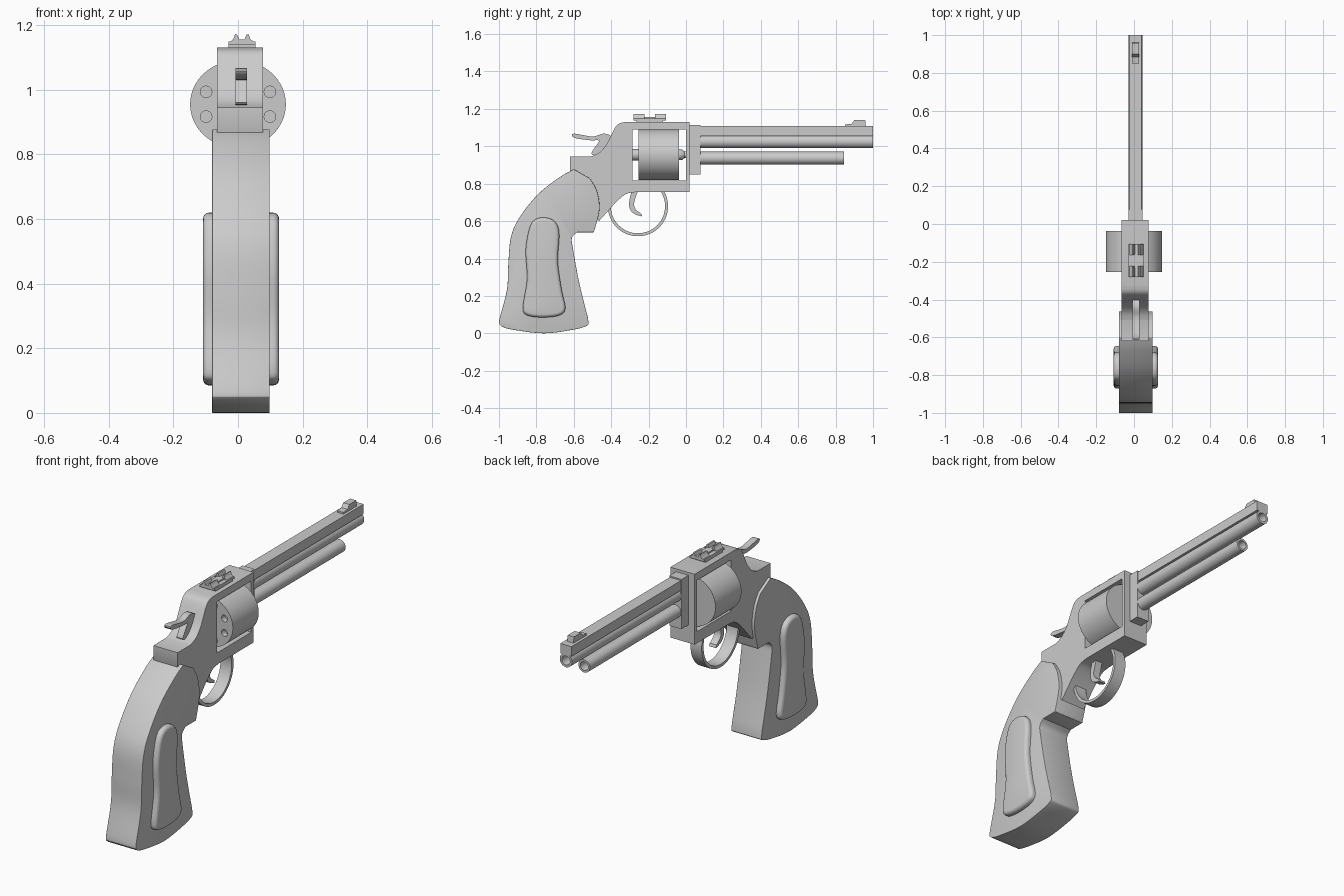
import bpy, bmesh, math
from mathutils import Vector

if "Cube" in bpy.data.objects:
    bpy.data.objects.remove(bpy.data.objects["Cube"])

CX = 0.008  # mid-plane of the body


def finish(name, bm, bevel=0.0, segs=3):
    bmesh.ops.remove_doubles(bm, verts=bm.verts, dist=1e-5)
    bmesh.ops.recalc_face_normals(bm, faces=bm.faces)
    me = bpy.data.meshes.new(name)
    bm.to_mesh(me)
    bm.free()
    ob = bpy.data.objects.new(name, me)
    bpy.context.collection.objects.link(ob)
    if bevel:
        m = ob.modifiers.new("bevel", 'BEVEL')
        m.width, m.segments, m.limit_method = bevel, segs, 'ANGLE'
        m.angle_limit = math.radians(45)
        apply(ob, m)
    return ob


def activate(ob):
    bpy.ops.object.select_all(action='DESELECT')
    ob.select_set(True)
    bpy.context.view_layer.objects.active = ob


def apply(ob, mod):
    activate(ob)
    bpy.ops.object.modifier_apply(modifier=mod.name)


def cut(ob, cutter):
    m = ob.modifiers.new("cut", 'BOOLEAN')
    m.operation, m.solver, m.object = 'DIFFERENCE', 'EXACT', cutter
    apply(ob, m)
    bpy.data.objects.remove(cutter)


def curve(pts, closed=False, n=5):
    """Catmull-Rom smoothing of a 2D point list."""
    p = [Vector(q) for q in pts]
    p = [p[-1]] + p + p[:2] if closed else [p[0]] + p + [p[-1]]
    out = []
    for a, b, c, d in zip(p, p[1:], p[2:], p[3:]):
        for i in range(n):
            t = i / n
            out.append(0.5 * (2*b + (c-a)*t + (2*a-5*b+4*c-d)*t*t + (3*b-a-3*c+d)*t**3))
    if not closed:
        out.append(p[-1])
    return [tuple(v) for v in out]


def prism(name, pts, lo, hi, axis='x', bevel=0.0, segs=3):
    """Profile in (y, z) extruded along x, or in (x, z) along y."""
    bm = bmesh.new()
    put = (lambda p, t: (t, p[0], p[1])) if axis == 'x' else (lambda p, t: (p[0], t, p[1]))
    f = bm.faces.new([bm.verts.new(put(p, lo)) for p in pts])
    ext = bmesh.ops.extrude_face_region(bm, geom=[f])
    vs = [g for g in ext['geom'] if isinstance(g, bmesh.types.BMVert)]
    bmesh.ops.translate(bm, verts=vs, vec=(hi-lo, 0, 0) if axis == 'x' else (0, hi-lo, 0))
    return finish(name, bm, bevel, segs)


def box(name, x0, x1, y0, y1, z0, z1, bevel=0.0):
    return prism(name, [(y0, z0), (y1, z0), (y1, z1), (y0, z1)], x0, x1, bevel=bevel)


def lathe(name, prof, x, z, sx=1.0, n=32):
    """Revolve (radius, y) points round an axis parallel to y."""
    bm = bmesh.new()
    rings = [[bm.verts.new((x + sx*r*math.cos(2*math.pi*i/n), y, z + r*math.sin(2*math.pi*i/n)))
              for i in range(n)] if r else [bm.verts.new((x, y, z))] for r, y in prof]
    for a, b in zip(rings, rings[1:]):
        for i in range(n):
            j = (i+1) % n
            q = [a[i % len(a)], a[j % len(a)], b[j % len(b)], b[i % len(b)]]
            bm.faces.new(list(dict.fromkeys(q)))
    return finish(name, bm)


def tube(name, R, r, y0, y1, x, z):
    return lathe(name, [(0, y0), (R, y0), (R, y1), (r, y1), (r, y1-0.25), (0, y1-0.25)], x, z)


# Frame with cylinder window
top = curve([(-0.51, 0.945), (-0.465, 0.965), (-0.425, 1.01), (-0.385, 1.09), (-0.36, 1.12), (-0.325, 1.13)])
under = curve([(-0.27, 0.755), (-0.32, 0.745), (-0.37, 0.705), (-0.42, 0.65), (-0.465, 0.6)])
frame = prism("frame", [(-0.62, 0.87), (-0.62, 0.945)] + top + [(0.02, 1.13), (0.02, 0.755)]
              + under + [(-0.55, 0.7)], -0.065, 0.078)
cut(frame, box("window_cutter", -1, 1, -0.287, 0.0, 0.817, 1.09))

# Grip: rear edge, base and front edge
back = curve([(-0.6, 0.877), (-0.675, 0.835), (-0.79, 0.745), (-0.89, 0.62), (-0.936, 0.515),
              (-0.95, 0.37), (-0.957, 0.235), (-0.995, 0.085), (-1.0, 0.05)])
base = curve([(-0.985, 0.036), (-0.93, 0.02), (-0.76, 0.0), (-0.6, 0.02), (-0.535, 0.038), (-0.52, 0.05)])
front = curve([(-0.525, 0.085), (-0.57, 0.267), (-0.604, 0.45), (-0.61, 0.51), (-0.583, 0.54)])
joint = curve([(-0.493, 0.54), (-0.463, 0.66), (-0.476, 0.76), (-0.513, 0.828)])
prism("grip", back + base + front + joint, -0.08, 0.098, bevel=0.01)

# Raised grip panels on both sides
panel = curve([(-0.78, 0.618), (-0.71, 0.605), (-0.678, 0.54), (-0.685, 0.385), (-0.665, 0.235),
               (-0.645, 0.135), (-0.675, 0.097), (-0.765, 0.085), (-0.85, 0.097), (-0.872, 0.14),
               (-0.85, 0.29), (-0.857, 0.45), (-0.83, 0.58)], closed=True)
for side, lo, hi in (("right", 0.05, 0.127), ("left", -0.108, -0.03)):
    prism(side + "_grip_panel", panel, lo, hi, bevel=0.018, segs=4)

# Rotating cylinder with chambers, and its axle
CZ = 0.955
drum = lathe("cylinder", [(0, -0.255), (0.136, -0.255), (0.136, -0.037), (0, -0.037)], 0, CZ, 1.09, 64)
for k in range(8):
    a = math.radians(22.5 + 45*k)
    cut(drum, lathe("chamber_cutter", [(0, -0.3), (0.018, -0.3), (0.018, -0.225), (0, -0.225)],
                    0.107*math.cos(a), CZ + 0.1*math.sin(a), n=20))
lathe("cylinder_axle", [(0, -0.3), (0.03, -0.3), (0.03, -0.04), (0.027, -0.02), (0.018, -0.008),
                        (0.018, 0.01), (0, 0.01)], CX, CZ)

# Barrel group
box("barrel_mount", CX-0.036, CX+0.036, 0.015, 0.078, 0.85, 1.115)
box("barrel_rib", CX-0.033, CX+0.033, 0.02, 1.0, 1.056, 1.108)
tube("barrel", 0.036, 0.024, 0.05, 1.0, CX, 1.026)
tube("ejector_tube", 0.034, 0.023, 0.05, 0.846, CX, 0.937)

# Front sight
prism("front_sight", [(0.85, 1.105), (0.85, 1.117), (0.885, 1.12), (0.9, 1.14), (0.958, 1.14), (0.962, 1.105)],
      CX-0.018, CX+0.018)

# Rear sight: stepped base with notched plates at both ends
SX = 0.012
box("rear_sight_foot", SX-0.042, SX+0.042, -0.265, -0.122, 1.125, 1.143)
box("rear_sight_plate", SX-0.042, SX+0.042, -0.28, -0.107, 1.139, 1.149)
half = [(0.04, 1.145), (0.026, 1.157), (0.021, 1.172), (0.014, 1.17), (0.008, 1.155)]
notch = [(SX+x, z) for x, z in half] + [(SX-x, z) for x, z in reversed(half)]
for end, y in (("rear", -0.28), ("forward", -0.165)):
    prism(end + "_sight_notch", notch, y, y+0.058, axis='y')
box("rear_sight_ridge", SX-0.02, SX+0.02, -0.23, -0.16, 1.14, 1.156)

# Hammer
prism("hammer", curve([(-0.6, 1.068), (-0.5, 1.052), (-0.44, 1.068), (-0.395, 1.045), (-0.4, 0.96),
                       (-0.5, 0.955), (-0.49, 0.99), (-0.465, 1.03), (-0.51, 1.032), (-0.597, 1.045)],
                      closed=True, n=4), CX-0.016, CX+0.02)

# Trigger guard
arc = [math.radians(35 - 225*i/48) for i in range(49)]
ring = [(-0.257 + r*math.cos(t), 0.68 + r*math.sin(t))
        for r, seq in ((0.161, arc), (0.145, arc[::-1])) for t in seq]
prism("trigger_guard", ring, CX-0.033, CX+0.033)

# Trigger
prism("trigger", curve([(-0.285, 0.78), (-0.303, 0.71), (-0.3, 0.665), (-0.275, 0.638), (-0.235, 0.625)])
      + curve([(-0.24, 0.64), (-0.268, 0.662), (-0.278, 0.69), (-0.268, 0.73), (-0.25, 0.78)]),
      CX-0.02, CX+0.02)

for ob in list(bpy.context.scene.objects):
    activate(ob)
    bpy.ops.object.shade_smooth_by_angle(angle=math.radians(35))
